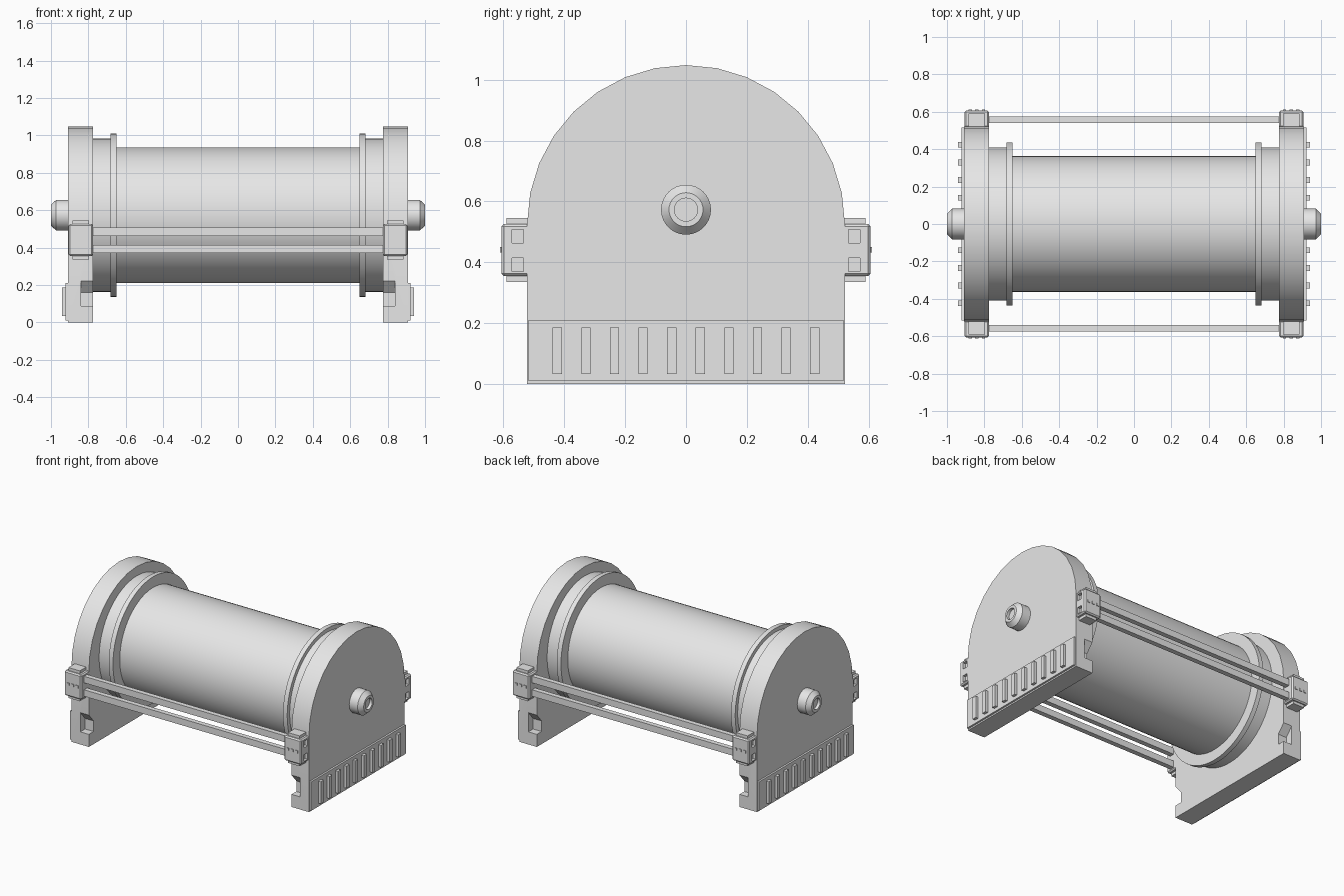
import bpy, bmesh, math
from mathutils import Matrix, Vector

old = bpy.data.objects.get("Cube")
if old:
    bpy.data.objects.remove(old, do_unlink=True)

grey = bpy.data.materials.new("light grey")
grey.use_nodes = True
grey.diffuse_color = (0.8, 0.8, 0.8, 1)
grey.node_tree.nodes["Principled BSDF"].inputs["Base Color"].default_value = (0.8, 0.8, 0.8, 1)

AXIS_Z = 0.573


def finish(name, bm):
    bmesh.ops.recalc_face_normals(bm, faces=bm.faces)
    mesh = bpy.data.meshes.new(name)
    bm.to_mesh(mesh)
    bm.free()
    mesh.materials.append(grey)
    obj = bpy.data.objects.new(name, mesh)
    bpy.context.collection.objects.link(obj)
    return obj


def add_box(bm, x, y, z, bevel=0):
    """Add a box given as (low, high) ranges."""
    size = [b - a for a, b in (x, y, z)]
    mid = [(a + b) / 2 for a, b in (x, y, z)]
    matrix = Matrix.Translation(mid) @ Matrix.Diagonal((*size, 1))
    verts = bmesh.ops.create_cube(bm, size=1, matrix=matrix)["verts"]
    if bevel:
        edges = list({e for v in verts for e in v.link_edges})
        bmesh.ops.bevel(bm, geom=edges, offset=bevel, segments=1, affect='EDGES')


def box(name, x, y, z, bevel=0):
    bm = bmesh.new()
    add_box(bm, x, y, z, bevel)
    return finish(name, bm)


def prism(name, outline, x0, x1):
    """Extrude a side outline of (y, z) points along x."""
    bm = bmesh.new()
    face = bm.faces.new([bm.verts.new((x0, y, z)) for y, z in outline])
    new = bmesh.ops.extrude_face_region(bm, geom=[face])["geom"]
    verts = [g for g in new if isinstance(g, bmesh.types.BMVert)]
    bmesh.ops.translate(bm, verts=verts, vec=(x1 - x0, 0, 0))
    return finish(name, bm)


def lathe(name, profile, steps):
    """Spin a profile of (x, radius) points around the drum axis."""
    bm = bmesh.new()
    verts = [bm.verts.new((x, 0, AXIS_Z + r)) for x, r in profile]
    edges = [bm.edges.new(pair) for pair in zip(verts, verts[1:])]
    bmesh.ops.spin(bm, geom=verts + edges, cent=(0, 0, AXIS_Z), axis=(1, 0, 0),
                   angle=math.tau, steps=steps)
    bmesh.ops.remove_doubles(bm, verts=bm.verts, dist=0.0001)
    return finish(name, bm)


def cut(obj, cutters):
    """Subtract the cutters for good and remove them."""
    for cutter in cutters:
        mod = obj.modifiers.new("cut", 'BOOLEAN')
        mod.operation, mod.solver, mod.object = 'DIFFERENCE', 'EXACT', cutter
    bpy.context.view_layer.update()
    graph = bpy.context.evaluated_depsgraph_get()
    mesh = bpy.data.meshes.new_from_object(obj.evaluated_get(graph))
    obj.modifiers.clear()
    obj.data = mesh
    for cutter in cutters:
        bpy.data.objects.remove(cutter, do_unlink=True)


def mirror(obj, x=True, y=False):
    mod = obj.modifiers.new("mirror", 'MIRROR')
    mod.use_axis = (x, y, False)
    mod.use_clip = False
    mod.use_mirror_merge = False


def smooth(obj):
    bpy.ops.object.select_all(action='DESELECT')
    obj.select_set(True)
    bpy.context.view_layer.objects.active = obj
    bpy.ops.object.shade_smooth_by_angle(angle=math.radians(30))


# Drum with a collar and a thin rim at each end
drum = lathe("drum", [(-0.7, 0), (-0.7, 0.363), (0.7, 0.363), (0.7, 0)], 64)
rim = lathe("drum_rim", [(0.65, 0), (0.65, 0.437), (0.682, 0.437), (0.682, 0)], 64)
collar = lathe("drum_collar", [(0.67, 0), (0.67, 0.41), (0.8, 0.41), (0.8, 0)], 64)

# Arched end plates with a notch in both lower inner corners
R, ARCH_Z = 0.522, 0.526
outline = [(-R, 0), (R, 0)]
for i in range(17):
    a = math.pi * i / 16
    outline.append((R * math.cos(a), ARCH_Z + R * math.sin(a)))
plate = prism("end_plate", outline, 0.775, 0.908)
notches = []
for s in (-1, 1):
    shape = [(0.6, 0.087), (0.47, 0.087), (0.47, 0.16), (R, 0.22), (0.6, 0.31)]
    notches.append(prism("notch_cutter", [(s * y, z) for y, z in shape], 0.7, 0.84))
cut(plate, notches)

# Axle hub with a bevelled, hollow tip
hub = lathe("axle_hub", [(0.9, 0), (0.9, 0.082), (0.972, 0.082), (1, 0.056),
                         (1, 0.038), (0.98, 0.038), (0.98, 0)], 32)

# Lower side panel with upright ribs
panel = box("side_panel", (0.9, 0.921), (-0.517, 0.517), (0.01, 0.21))
bm = bmesh.new()
for i in range(10):
    y = (i - 4.5) * 0.094
    add_box(bm, (0.915, 0.94), (y - 0.015, y + 0.015), (0.033, 0.186))
ribs = finish("panel_ribs", bm)

# Rail brackets: a wide block crossed by a taller one
RAILS = ((0.37, 0.415), (0.463, 0.508))
bracket = box("rail_bracket", (0.775, 0.906), (-0.606, -0.515), (0.355, 0.526), 0.008)
holes = [box("hole_cutter", (0.885, 0.95), (-0.572, -0.534), z) for z in RAILS]
cut(bracket, holes)
clamp = box("bracket_clamp", (0.797, 0.884), (-0.59, -0.515), (0.336, 0.546))

# Small studs on the bracket faces
bm = bmesh.new()
for x in (0.805, 0.84, 0.875):
    add_box(bm, (x - 0.009, x + 0.009), (-0.611, -0.6), (0.432, 0.45))
studs = finish("bracket_studs", bm)

# Paired rails running along the front and back
bm = bmesh.new()
for z in RAILS:
    add_box(bm, (-0.8, 0.8), (-0.574, -0.54), z)
rails = finish("rails", bm)

for obj in (drum, rim, collar, plate, hub):
    smooth(obj)
for obj in (rim, collar, plate, hub, panel, ribs):
    mirror(obj)
for obj in (bracket, clamp, studs):
    mirror(obj, y=True)
mirror(rails, x=False, y=True)
